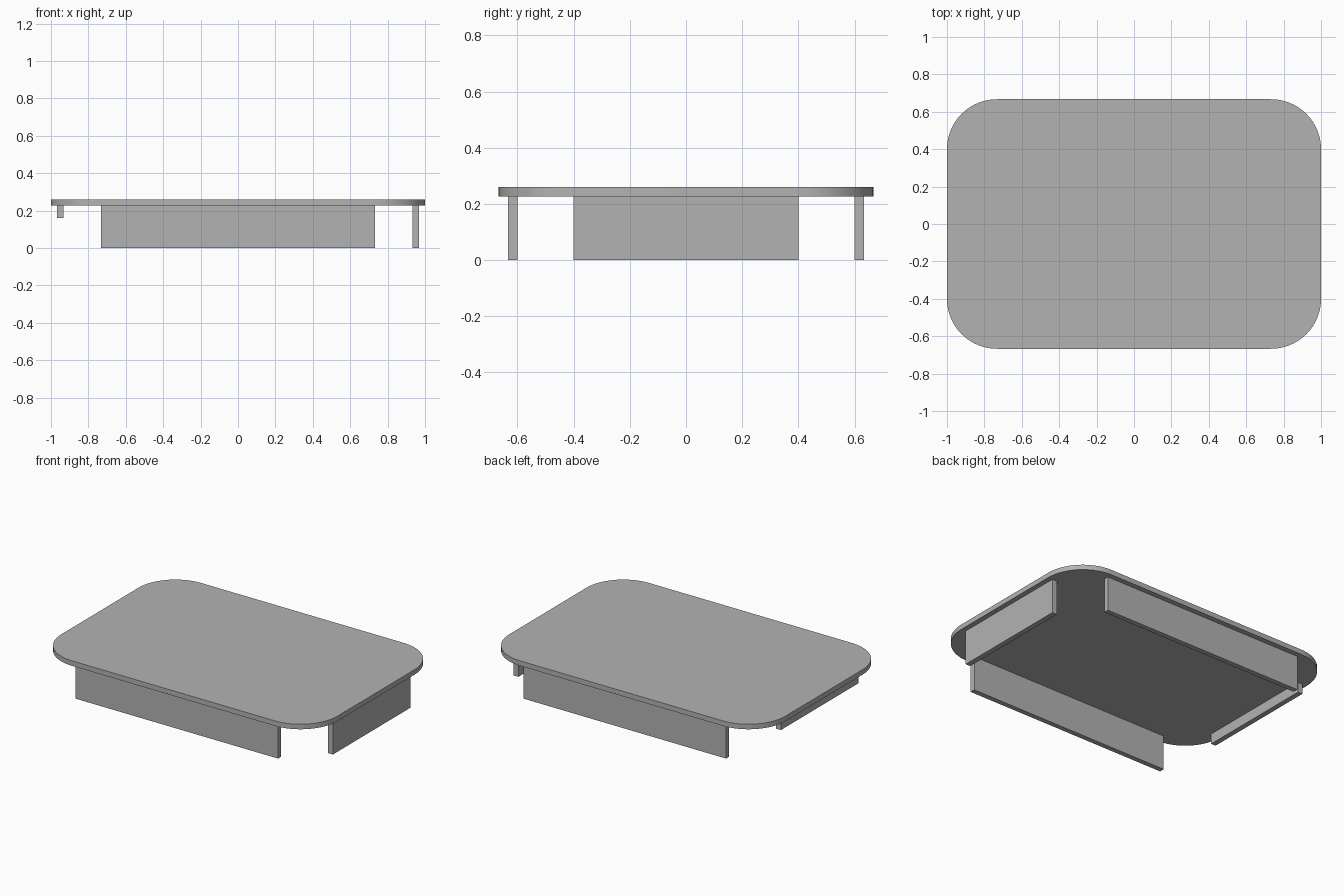
import bpy, bmesh, math

if "Cube" in bpy.data.objects:
    bpy.data.objects.remove(bpy.data.objects["Cube"])

grey = bpy.data.materials.new("plain grey")
grey.diffuse_color = (0.45, 0.45, 0.45, 1)
grey.use_nodes = True
grey.node_tree.nodes["Principled BSDF"].inputs["Base Color"].default_value = grey.diffuse_color

HALF_X, HALF_Y = 1.0, 0.667      # top outline
RADIUS = 0.267                   # corner radius
UNDER, TOP = 0.227, 0.26         # slab heights
SEGMENTS = 16


def finish(bm, name):
    bmesh.ops.recalc_face_normals(bm, faces=bm.faces)
    mesh = bpy.data.meshes.new(name)
    bm.to_mesh(mesh)
    bm.free()
    mesh.materials.append(grey)
    obj = bpy.data.objects.new(name, mesh)
    bpy.context.collection.objects.link(obj)
    return obj


def panel(name, x0, x1, y0, y1, z0, z1=UNDER):
    bm = bmesh.new()
    bmesh.ops.create_cube(bm, size=1)
    for v in bm.verts:
        v.co = ((x0, x1)[v.co.x > 0], (y0, y1)[v.co.y > 0], (z0, z1)[v.co.z > 0])
    return finish(bm, name)


# Rounded table top: four corner arcs, extruded upwards
bm = bmesh.new()
ring = []
for corner, (sx, sy) in enumerate([(1, 1), (-1, 1), (-1, -1), (1, -1)]):
    for i in range(SEGMENTS + 1):
        a = math.pi / 2 * (corner + i / SEGMENTS)
        ring.append(bm.verts.new((sx * (HALF_X - RADIUS) + RADIUS * math.cos(a),
                                  sy * (HALF_Y - RADIUS) + RADIUS * math.sin(a), UNDER)))
base = bm.faces.new(ring)
new = bmesh.ops.extrude_face_region(bm, geom=[base], use_keep_orig=True)["geom"]
bmesh.ops.translate(bm, vec=(0, 0, TOP - UNDER),
                    verts=[g for g in new if isinstance(g, bmesh.types.BMVert)])
top = finish(bm, "table_top")
bpy.context.view_layer.objects.active = top
top.select_set(True)
bpy.ops.object.shade_smooth_by_angle(angle=math.radians(30))

# Long panels at front and back, full height
panel("front_panel", -0.733, 0.733, -0.633, -0.6, 0)
panel("back_panel", -0.733, 0.733, 0.6, 0.633, 0)
# Full-height right end and shallow left apron
panel("right_panel", 0.933, 0.967, -0.4, 0.4, 0)
panel("left_apron", -0.967, -0.933, -0.4, 0.4, 0.16)
